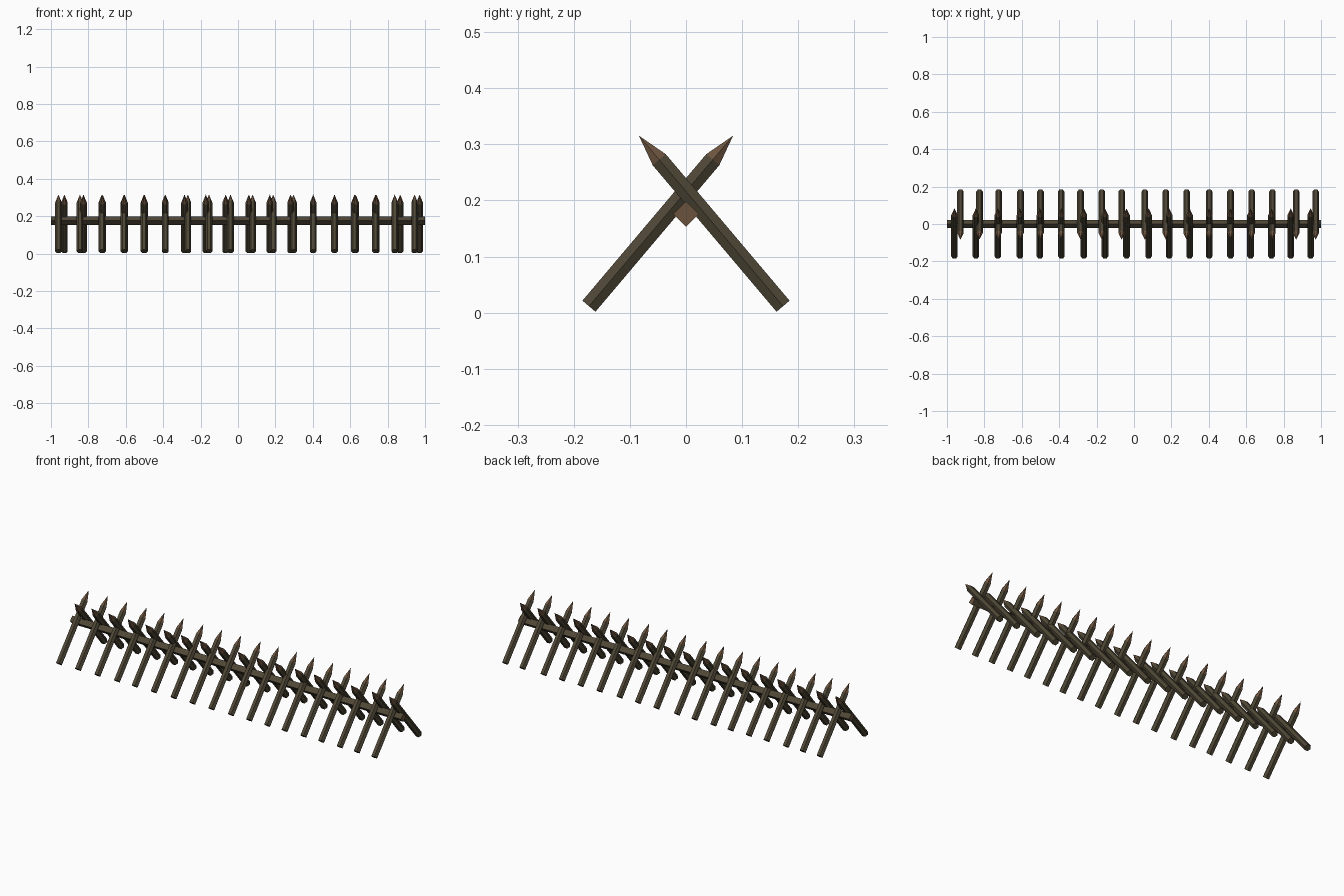
import bpy, bmesh
from mathutils import Vector, Matrix

old = bpy.data.objects.get("Cube")
if old:
    bpy.data.objects.remove(old)


def make_material(name, rgb):
    mat = bpy.data.materials.new(name)
    mat.use_nodes = True
    mat.diffuse_color = (*rgb, 1)
    mat.node_tree.nodes["Principled BSDF"].inputs["Base Color"].default_value = (*rgb, 1)
    return mat


bark = make_material("dark bark", (0.078, 0.063, 0.037))
cut_wood = make_material("cut wood", (0.145, 0.085, 0.048))


def finish(bm, name):
    mesh = bpy.data.meshes.new(name)
    bmesh.ops.recalc_face_normals(bm, faces=bm.faces)
    bm.to_mesh(mesh)
    bm.free()
    mesh.materials.append(bark)
    mesh.materials.append(cut_wood)
    return mesh


# Sharpened hexagonal stake, standing along local z with corners on local x
RADIUS, SHAFT, LENGTH = 0.0176, 0.342, 0.398


def stake_mesh():
    bm = bmesh.new()
    bmesh.ops.create_cone(bm, cap_ends=True, segments=6, radius1=RADIUS, radius2=RADIUS,
                          depth=SHAFT, matrix=Matrix.Translation((0, 0, SHAFT / 2))
                          @ Matrix.Rotation(0.5236 * 3, 4, "Z"))
    top = max(bm.faces, key=lambda f: f.calc_center_median().z)
    tip = bmesh.ops.poke(bm, faces=[top])
    tip["verts"][0].co.z = LENGTH
    for face in tip["faces"]:
        face.material_index = 1
    # keep a corner, not a flat, facing along the rail
    if max(v.co.x for v in bm.verts) < RADIUS * 0.95:
        bmesh.ops.rotate(bm, verts=bm.verts, matrix=Matrix.Rotation(0.5236, 3, "Z"))
    return finish(bm, "stake")


stake = stake_mesh()
front_x = [-.96, -.845, -.728, -.61, -.503, -.388, -.268, -.155, -.04,
           .078, .188, .297, .402, .516, .623, .735, .838, .944]
back_x = [-.928, -.826, -.724, -.607, -.5, -.39, -.286, -.172, -.066,
          .058, .17, .281, .402, .516, .629, .74, .867, .971]

# Two opposed rows leaning across the rail
for name, side, row in (("front_stake", 1, front_x), ("back_stake", -1, back_x)):
    foot = Vector((0, -0.173 * side, 0.0115))
    lean = Vector((0, 0.257 * side, 0.304)).to_track_quat("Z", "Y").to_matrix()
    # axes built explicitly so that local x stays along the rail
    z = (lean @ Vector((0, 0, 1))).normalized()
    x = Vector((1, 0, 0))
    y = z.cross(x)
    turn = Matrix((x, y, z)).transposed().to_4x4()
    for i, px in enumerate(row):
        obj = bpy.data.objects.new(f"{name}_{i + 1}", stake)
        obj.matrix_world = Matrix.Translation(foot + x * px) @ turn
        bpy.context.collection.objects.link(obj)

# Square rail set on its edge, with cut wood ends
bm = bmesh.new()
bmesh.ops.create_cone(bm, cap_ends=True, segments=4, radius1=0.0225, radius2=0.0225, depth=2,
                      matrix=Matrix.Rotation(1.5708, 4, "Y"))
if max(v.co.z for v in bm.verts) < 0.02:
    bmesh.ops.rotate(bm, verts=bm.verts, matrix=Matrix.Rotation(0.7854, 3, "X"))
for face in bm.faces:
    face.normal_update()
    face.material_index = int(abs(face.normal.x) > 0.5)
rail = bpy.data.objects.new("rail", finish(bm, "rail"))
rail.location.z = 0.176
bpy.context.collection.objects.link(rail)
